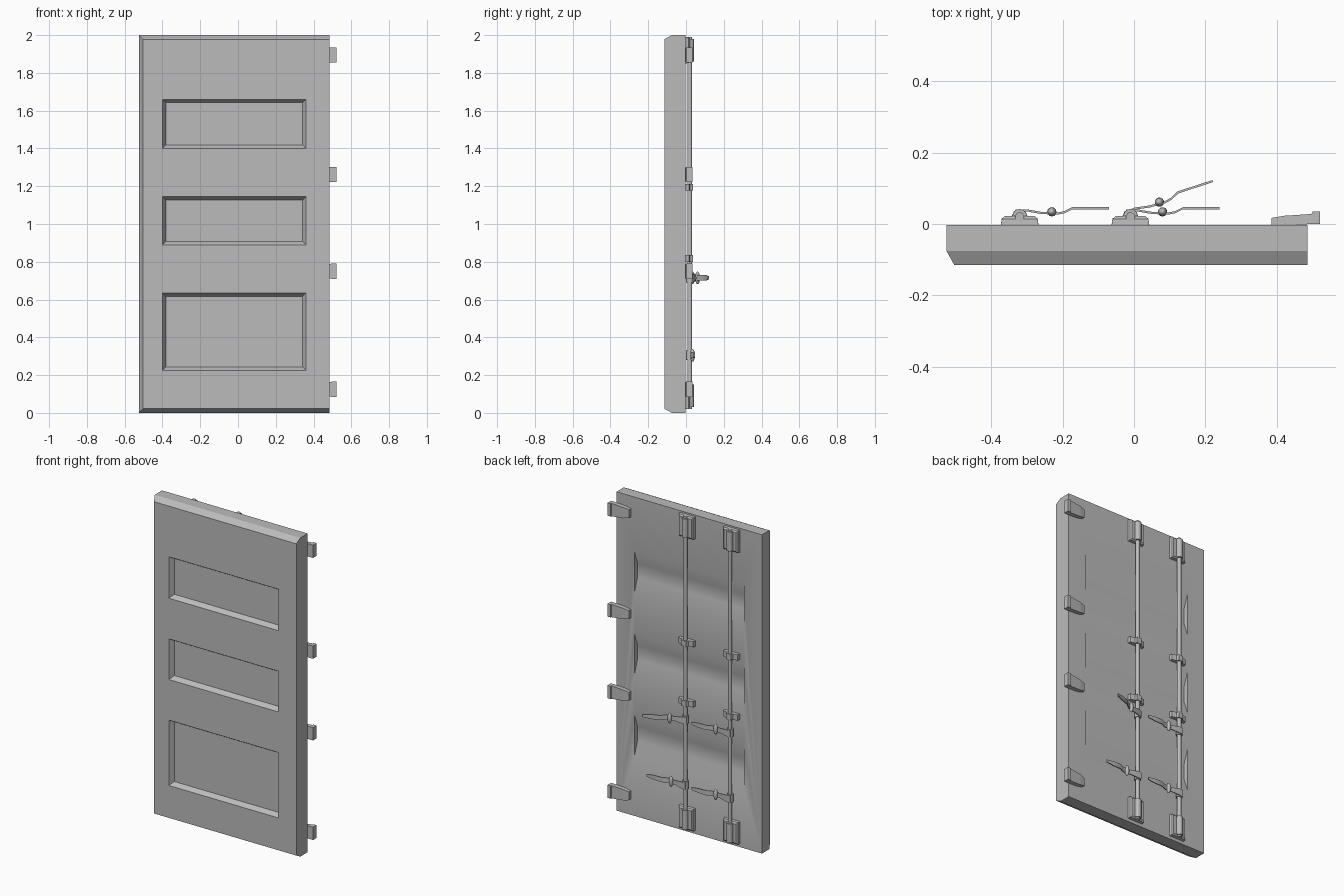
import bpy, bmesh, math
from mathutils import Matrix, Vector

cube = bpy.data.objects.get("Cube")
if cube:
    bpy.data.objects.remove(cube, do_unlink=True)

grey = bpy.data.materials.new("painted_grey")
grey.use_nodes = True
colour = (0.5, 0.5, 0.5, 1)
grey.diffuse_color = colour
grey.node_tree.nodes["Principled BSDF"].inputs["Base Color"].default_value = colour


def loft(bm, loops):
    """Skin a closed solid through a list of matching loops."""
    rings = [[bm.verts.new(p) for p in loop] for loop in loops]
    n = len(rings[0])
    faces = [bm.faces.new(rings[0]), bm.faces.new(rings[-1][::-1])]
    for a, b in zip(rings, rings[1:]):
        for i in range(n):
            j = (i + 1) % n
            faces.append(bm.faces.new((a[i], b[i], b[j], a[j])))
    bmesh.ops.recalc_face_normals(bm, faces=faces)


def rect_y(x0, x1, z0, z1, y):
    return [(x0, y, z0), (x1, y, z0), (x1, y, z1), (x0, y, z1)]


def rect_x(x, y0, y1, z0, z1):
    return [(x, y0, z0), (x, y1, z0), (x, y1, z1), (x, y0, z1)]


def rod(bm, x, y, z0, z1, r, sides=16):
    m = Matrix.Translation((x, y, (z0 + z1) / 2))
    bmesh.ops.create_cone(bm, cap_ends=True, segments=sides, radius1=r,
                          radius2=r, depth=z1 - z0, matrix=m)


def finish(bm, name, place=None):
    mesh = bpy.data.meshes.new(name)
    bm.to_mesh(mesh)
    bm.free()
    mesh.materials.append(grey)
    obj = bpy.data.objects.new(name, mesh)
    bpy.context.collection.objects.link(obj)
    if place:
        obj.matrix_world = place
    return obj


def activate(obj):
    bpy.ops.object.select_all(action='DESELECT')
    obj.select_set(True)
    bpy.context.view_layer.objects.active = obj


def smooth(obj, degrees=35):
    activate(obj)
    bpy.ops.object.shade_smooth_by_angle(angle=math.radians(degrees))


# Door slab, chamfered at the front on three edges
FRONT, BACK = -0.115, -0.003
bm = bmesh.new()
loft(bm, [rect_y(-0.525, 0.485, 0, 2, BACK),
          rect_y(-0.525, 0.485, 0, 2, -0.075),
          rect_y(-0.503, 0.485, 0.022, 1.978, FRONT)])
door = finish(bm, "door_slab")

# Front recesses with sloped walls, and shallow troughs in the back
bm = bmesh.new()
for z0, z1 in ((0.225, 0.635), (0.89, 1.145), (1.4, 1.66)):
    loft(bm, [rect_y(-0.4 - g, 0.36 + g, z0 - g, z1 + g, y)
              for g, y in ((0.006, FRONT - 0.01), (-0.018, FRONT + 0.03))])
    top = z1
    low = top - 0.26
    outline = [(0.02, low), (BACK, low), (BACK - 0.03, low + 0.085),
               (BACK - 0.03, top - 0.085), (BACK, top), (0.02, top)]
    loft(bm, [[(x, y, z) for y, z in outline] for x in (-0.4, 0.36)])
cutter = finish(bm, "recess_cutter")
cutter.hide_render = True
cut = door.modifiers.new("recesses", 'BOOLEAN')
cut.operation = 'DIFFERENCE'
cut.solver = 'EXACT'
cut.object = cutter
activate(door)
bpy.ops.object.modifier_apply(modifier=cut.name)
bpy.data.objects.remove(cutter, do_unlink=True)
smooth(door, 22)

# Tapered hinges
for i, z in enumerate((0.125, 0.75, 1.262, 1.895)):
    bm = bmesh.new()
    loft(bm, [rect_x(x, -0.004 if x < 0.49 else 0, y, z - h, z + h)
              for x, y, h in ((0.385, 0.017, 0.026), (0.42, 0.023, 0.034),
                              (0.497, 0.028, 0.04), (0.5, 0.035, 0.04),
                              (0.521, 0.035, 0.04))])
    finish(bm, f"hinge_{i + 1}")

# Locking bars with end keepers and guides
BAR_Y = 0.02
bars = {"right": -0.32, "middle": -0.01}
for side, bx in bars.items():
    bm = bmesh.new()
    rod(bm, bx, BAR_Y, 0.02, 1.99, 0.0125)
    smooth(finish(bm, f"{side}_locking_bar"))

    for end, z0, z1 in (("lower", 0.02, 0.16), ("upper", 1.85, 1.99)):
        bm = bmesh.new()
        loft(bm, [rect_y(bx - w, bx + w, z0 + g, z1 - g, y)
                  for w, g, y in ((0.053, 0, -0.004), (0.05, 0.002, 0.014),
                                  (0.042, 0.01, 0.022))])
        rod(bm, bx, BAR_Y + 0.002, z0 + 0.01, z1 - 0.01, 0.02)
        smooth(finish(bm, f"{side}_{end}_keeper"))

    for k, z in enumerate((0.818, 1.195)):
        bm = bmesh.new()
        loft(bm, [rect_y(bx - w, bx + w, z - 0.018, z + 0.018, y)
                  for w, y in ((0.053, -0.004), (0.05, 0.016),
                               (0.022, 0.022), (0.016, 0.036))])
        finish(bm, f"{side}_guide_{k + 1}")

# Cranked handles with a hub and a catch; one stands partly open
path = ((-0.012, 0.017, 0.02), (0.02, 0.018, 0.02), (0.06, 0.011, 0.014),
        (0.105, 0.009, 0.016), (0.125, 0.013, 0.015), (0.147, 0.024, 0.015),
        (0.2, 0.024, 0.014), (0.25, 0.024, 0.008))
for side, bx in bars.items():
    for level, z in (("lower", 0.305), ("upper", 0.715)):
        bm = bmesh.new()
        loft(bm, [rect_x(x, y - 0.003, y + 0.003, -h, h) for x, y, h in path])
        rod(bm, 0, 0, -0.024, 0.024, 0.019)
        m = Matrix.Translation((0.09, 0.014, 0)) @ Matrix.Diagonal((0.013, 0.013, 0.034, 1))
        bmesh.ops.create_uvsphere(bm, u_segments=12, v_segments=8, radius=1, matrix=m)
        is_open = side == "middle" and level == "upper"
        turn = Matrix.Rotation(math.radians(18 if is_open else 0), 4, 'Z')
        place = Matrix.Translation(Vector((bx, BAR_Y, z))) @ turn
        smooth(finish(bm, f"{side}_{level}_handle", place))
